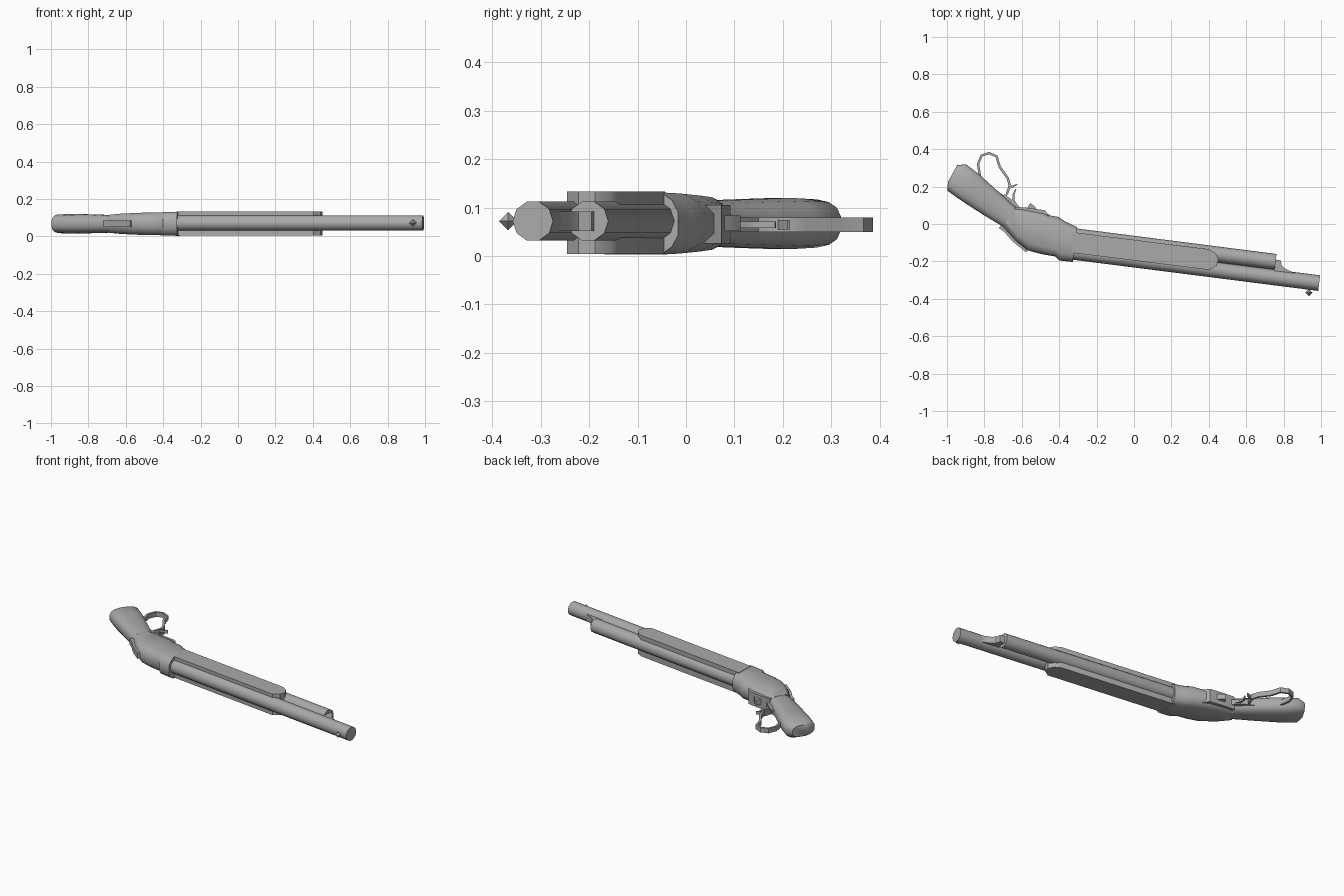
import bpy, bmesh, math
from mathutils import Vector

if "Cube" in bpy.data.objects:
    bpy.data.objects.remove(bpy.data.objects["Cube"])

ZC = 0.069                      # middle plane of the whole piece
steel = bpy.data.materials.new("grey")
steel.diffuse_color = (0.40, 0.40, 0.40, 1)
steel.use_nodes = True
steel.node_tree.nodes["Principled BSDF"].inputs["Base Color"].default_value = steel.diffuse_color


def finish(name, bm, angle=35):
    bmesh.ops.recalc_face_normals(bm, faces=bm.faces)
    me = bpy.data.meshes.new(name)
    bm.to_mesh(me)
    bm.free()
    ob = bpy.data.objects.new(name, me)
    bpy.context.collection.objects.link(ob)
    me.materials.append(steel)
    bpy.ops.object.select_all(action='DESELECT')
    ob.select_set(True)
    bpy.context.view_layer.objects.active = ob
    bpy.ops.object.shade_smooth_by_angle(angle=math.radians(angle))
    return ob


def skin(name, rings, angle=35, closed=False):
    """Bridge equal rings of points; cap the ends unless closed."""
    bm = bmesh.new()
    vs = [[bm.verts.new(p) for p in r] for r in rings]
    n = len(vs[0])
    for i in range(len(vs) if closed else len(vs) - 1):
        a, b = vs[i], vs[(i + 1) % len(vs)]
        for j in range(n):
            k = (j + 1) % n
            bm.faces.new((a[j], a[k], b[k], b[j]))
    if not closed:
        bm.faces.new(vs[0])
        bm.faces.new(vs[-1])
    return finish(name, bm, angle)


def prism(name, pts, z0, z1, angle=35):
    return skin(name, [[(x, y, z) for x, y in pts] for z in (z0, z1)], angle)


def loft(name, stations, section, angle=35):
    """Stations: lower point, upper point, half thickness."""
    rings = []
    for ax, ay, bx, by, h in stations:
        rings.append([((ax + bx) / 2 + (bx - ax) / 2 * c,
                       (ay + by) / 2 + (by - ay) / 2 * c, ZC - 0.002 + h * s)
                      for c, s in section])
    return skin(name, rings, angle)


def tube(name, start, end, r, sides=10):
    a, b = Vector((*start, ZC + 0.003)), Vector((*end, ZC + 0.003))
    d = (b - a).normalized()
    side, up = Vector((-d.y, d.x, 0)), Vector((0, 0, 1))
    ang = [2 * math.pi * i / sides for i in range(sides)]
    return skin(name, [[p + side * r * math.cos(t) + up * r * math.sin(t) for t in ang]
                       for p in (a, b)], 50)


def ribbon(name, path, widths, z0, z1, closed=False):
    """Flat strap following a path in the xy plane."""
    pts = [Vector(p) for p in path]
    n, rings = len(pts), []
    for i, p in enumerate(pts):
        q0 = pts[(i - 1) % n] if closed or i else p
        q1 = pts[(i + 1) % n] if closed or i < n - 1 else p
        d = (q1 - q0).normalized()
        nrm = Vector((-d.y, d.x)) * (widths[i] if isinstance(widths, list) else widths) / 2
        a, b = p + nrm, p - nrm
        rings.append([(a.x, a.y, z0), (b.x, b.y, z0), (b.x, b.y, z1), (a.x, a.y, z1)])
    return skin(name, rings, 40, closed)


# Barrel and magazine tube
tube("barrel", (-0.34, -0.147), (0.99, -0.316), 0.042)
tube("magazine_tube", (-0.34, -0.062), (0.757, -0.202), 0.042)

# Fore-end slabs on both sides of the tubes
slab = [(-0.33, -0.043), (0.40, -0.135), (0.435, -0.155), (0.452, -0.188),
        (0.442, -0.222), (0.405, -0.246), (-0.33, -0.154)]
prism("fore_end_upper", slab, ZC + 0.02, 0.133)
prism("fore_end_lower", slab, 0.004, ZC - 0.02)

# Magazine hanger with ramp, front sight
prism("magazine_hanger", [(0.745, -0.188), (0.785, -0.195), (0.79, -0.222),
                          (0.81, -0.24), (0.86, -0.262), (0.75, -0.262)], 0.052, 0.092)
bm = bmesh.new()
bmesh.ops.create_uvsphere(bm, u_segments=4, v_segments=2, radius=0.019)
bmesh.ops.translate(bm, verts=bm.verts, vec=(0.935, -0.367, ZC + 0.003))
finish("front_sight", bm, 20)

# Receiver: boxy with chamfered edges
quarter = [(1, 0.35), (0.86, 0.75), (0.62, 1)]
box = quarter + [(-c, s) for c, s in quarter[::-1]]
box = box + [(c, -s) for c, s in box[::-1]]
loft("receiver", [
    (-0.70, -0.015, -0.64, 0.085, 0.048),
    (-0.634, -0.088, -0.60, 0.088, 0.054),
    (-0.57, -0.140, -0.48, 0.066, 0.058),
    (-0.50, -0.160, -0.445, 0.045, 0.060),
    (-0.42, -0.174, -0.405, 0.038, 0.061),
    (-0.40, -0.195, -0.365, 0.012, 0.063),
    (-0.327, -0.203, -0.305, -0.016, 0.064)], box)

# Bolt carrier under the receiver, and its small catch
prism("bolt_carrier", [(-0.64, 0.04), (-0.635, 0.092), (-0.56, 0.086), (-0.475, 0.073),
                       (-0.45, 0.03)], 0.026, 0.105)
prism("carrier_catch", [(-0.575, 0.08), (-0.555, 0.112), (-0.535, 0.098),
                        (-0.515, 0.075)], 0.052, 0.084)

# Hammer spine along the top of the wrist
ribbon("hammer", [(-0.715, -0.012), (-0.685, -0.034), (-0.64, -0.085), (-0.57, -0.142)],
       0.024, 0.05, 0.086)

# Grip stock with a rounded butt
oval = []
for i in range(16):
    t = 2 * math.pi * (i + 0.5) / 16
    c, s = math.cos(t), math.sin(t)
    oval.append((math.copysign(abs(c) ** 0.75, c) * 1.01, math.copysign(abs(s) ** 0.75, s) * 1.01))
loft("grip_stock", [
    (-0.995, 0.225, -0.945, 0.315, 0.034),
    (-0.998, 0.178, -0.898, 0.320, 0.050),
    (-0.933, 0.131, -0.826, 0.265, 0.053),
    (-0.80, 0.045, -0.735, 0.182, 0.050),
    (-0.70, -0.015, -0.645, 0.100, 0.047),
    (-0.62, -0.07, -0.59, 0.07, 0.045)], oval, 45)

# Lever loop, its arm, spur and trigger
ribbon("lever_loop", [
    (-0.69, 0.142), (-0.765, 0.19), (-0.822, 0.25), (-0.834, 0.32), (-0.815, 0.366),
    (-0.775, 0.379), (-0.735, 0.362), (-0.718, 0.305), (-0.675, 0.245),
    (-0.664, 0.205), (-0.678, 0.165)], 0.013, 0.05, 0.079, True)
ribbon("lever_arm", [(-0.70, 0.150), (-0.665, 0.125), (-0.62, 0.085)],
       0.022, 0.05, 0.079)
ribbon("lever_spur", [(-0.672, 0.195), (-0.65, 0.2), (-0.625, 0.212)],
       [0.016, 0.012, 0.005], 0.055, 0.074)
ribbon("trigger", [(-0.62, 0.08), (-0.645, 0.125), (-0.645, 0.155), (-0.632, 0.185)],
       [0.018, 0.014, 0.01, 0.006], 0.058, 0.071)
